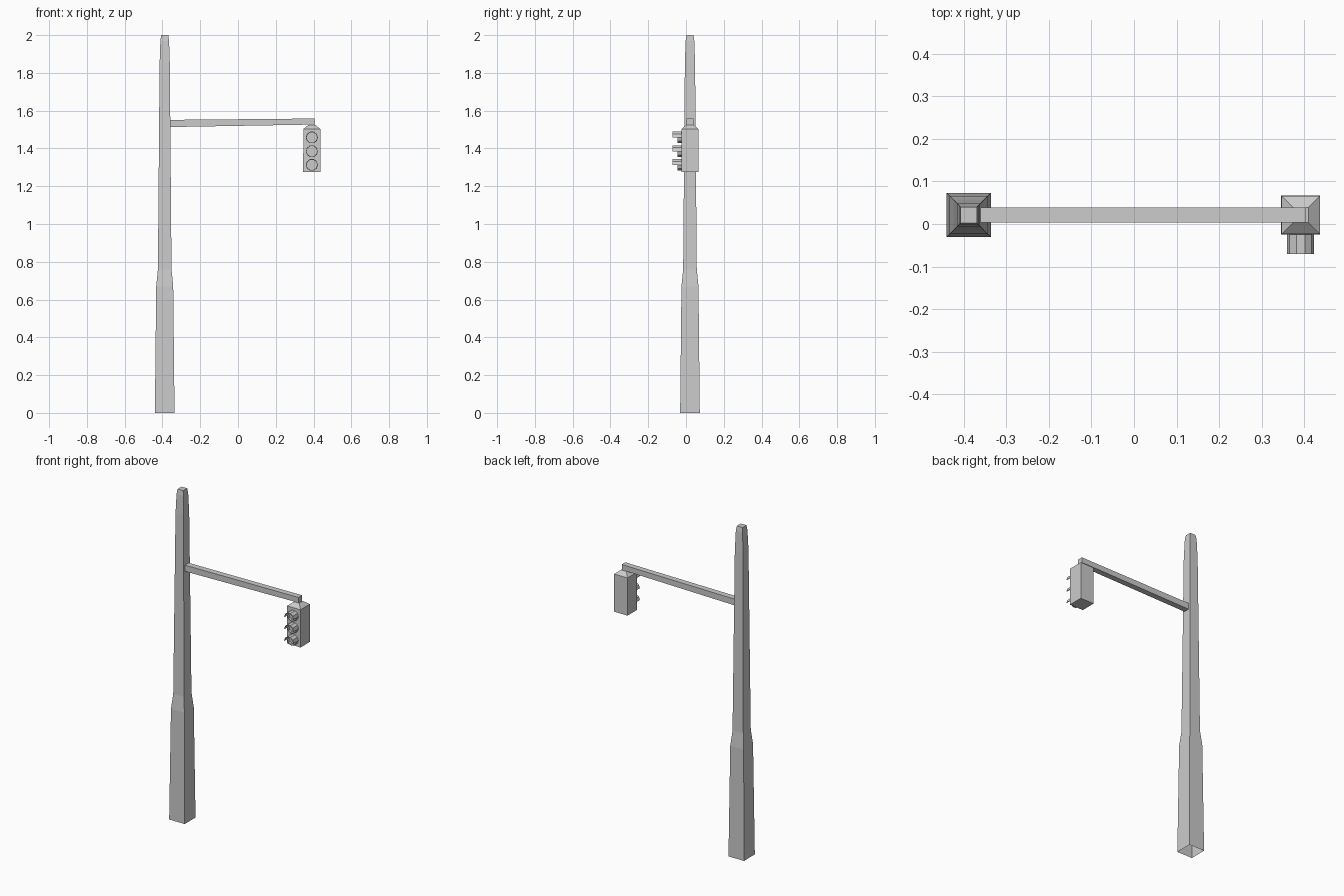
import bpy, bmesh, math

if "Cube" in bpy.data.objects:
    bpy.data.objects.remove(bpy.data.objects["Cube"])

grey = bpy.data.materials.new("light grey")
grey.diffuse_color = (0.6, 0.6, 0.6, 1)
grey.use_nodes = True
grey.node_tree.nodes["Principled BSDF"].inputs["Base Color"].default_value = grey.diffuse_color
MID_Y = 0.021
LAMP_X = 0.391


def finish(name, bm, fix=True):
    if fix:
        bmesh.ops.recalc_face_normals(bm, faces=bm.faces)
    mesh = bpy.data.meshes.new(name)
    bm.to_mesh(mesh)
    bm.free()
    mesh.materials.append(grey)
    obj = bpy.data.objects.new(name, mesh)
    bpy.context.collection.objects.link(obj)
    return obj


def bridge(bm, rings, closed=True):
    n = len(rings[0])
    for a, b in zip(rings, rings[1:]):
        for i in range(n if closed else n - 1):
            j = (i + 1) % n
            bm.faces.new((a[i], a[j], b[j], b[i]))


def square_loft(name, cx, levels, cap_bottom=True):
    """Stack of square sections given as (height, half width)."""
    bm = bmesh.new()
    rings = [[bm.verts.new((cx + sx * h, MID_Y + sy * h, z))
              for sx, sy in ((-1, -1), (1, -1), (1, 1), (-1, 1))] for z, h in levels]
    bridge(bm, rings)
    bm.faces.new(rings[-1])
    if cap_bottom:
        bm.faces.new(rings[0][::-1])
    return finish(name, bm)


# Tapered square pole, open underneath
square_loft("pole", -0.388, [(0, 0.052), (0.67, 0.045), (0.76, 0.036),
                             (1.85, 0.027), (1.97, 0.023), (2.0, 0.019)], False)

# Horizontal arm, rising slightly towards the lamp
bm = bmesh.new()
arm = [[bm.verts.new((x, MID_Y + sy * h, z)) for sy, z in
        ((-1, lo), (1, lo), (1, hi), (-1, hi))]
       for x, h, lo, hi in ((-0.38, 0.018, 1.513, 1.551), (0.372, 0.0175, 1.526, 1.558),
                            (0.404, 0.0175, 1.523, 1.559))]
bridge(bm, arm)
bm.faces.new(arm[0])
bm.faces.new(arm[-1])
finish("arm", bm)

# Lamp housing with its sloping roof
square_loft("lamp_housing", LAMP_X, [(1.275, 0.046), (1.503, 0.045), (1.525, 0.018)])

# Three ten-sided lenses with long hoods over their upper halves
FRONT, SHORT, LONG = -0.025, -0.044, -0.071
R_OUT, R_IN = 0.032, 0.028


def ring_part(bm, z, start, steps, depth):
    angles = [math.radians(start + 36 * i) for i in range(steps + 1)]
    loops = [[bm.verts.new((LAMP_X + r * math.cos(a), y, z + r * math.sin(a)))
              for a in angles]
             for r, y in ((R_OUT, FRONT), (R_OUT, depth), (R_IN, depth), (R_IN, FRONT))]
    bridge(bm, loops, False)
    for end in (0, -1):
        bm.faces.new([loop[end] for loop in loops])


for number, z in enumerate((1.458, 1.385, 1.313), 1):
    bm = bmesh.new()
    ring_part(bm, z, 0, 5, LONG)
    ring_part(bm, z, 180, 5, SHORT)
    finish(f"hood_{number}", bm)
    bm = bmesh.new()
    bm.faces.new([bm.verts.new((LAMP_X + R_IN * math.cos(math.radians(36 * i)), FRONT - 0.004,
                                z + R_IN * math.sin(math.radians(36 * i))))
                  for i in range(10)])
    finish(f"lens_{number}", bm, False)
